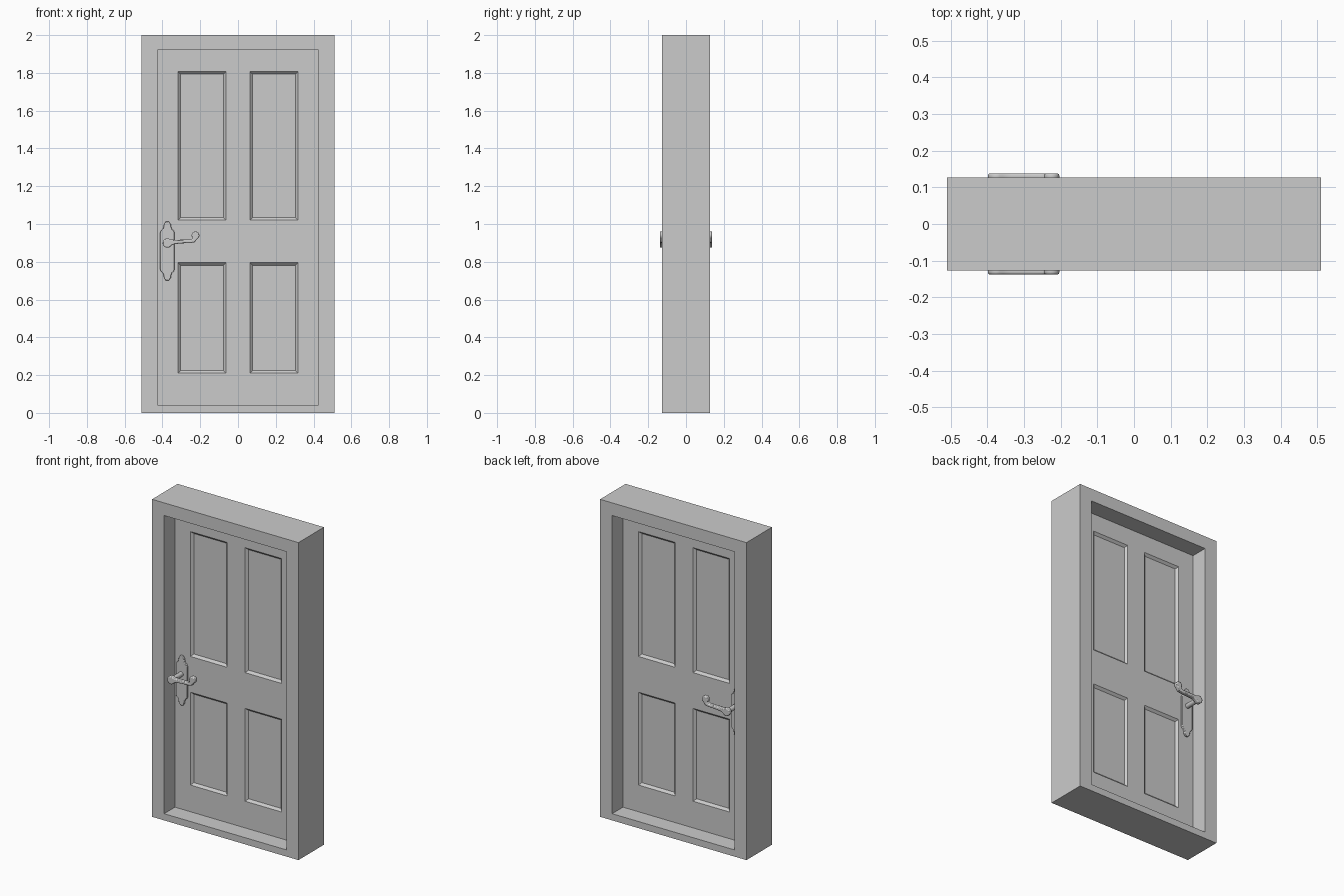
import bpy, bmesh, math
from mathutils import Vector

if "Cube" in bpy.data.objects:
    bpy.data.objects.remove(bpy.data.objects["Cube"], do_unlink=True)

HALF_DEPTH = 0.127   # frame
DOOR_Y = 0.019       # half thickness of the door leaf
OPENING = (0.426, 0.042, 1.92)

grey = bpy.data.materials.new("light_grey")
grey.use_nodes = True
colour = (0.6, 0.6, 0.6, 1)
grey.diffuse_color = colour
grey.node_tree.nodes["Principled BSDF"].inputs["Base Color"].default_value = colour


def finish(bm, name):
    bmesh.ops.recalc_face_normals(bm, faces=bm.faces)
    mesh = bpy.data.meshes.new(name)
    bm.to_mesh(mesh)
    bm.free()
    mesh.materials.append(grey)
    obj = bpy.data.objects.new(name, mesh)
    bpy.context.collection.objects.link(obj)
    return obj


def smooth(obj):
    bpy.ops.object.select_all(action='DESELECT')
    obj.select_set(True)
    bpy.context.view_layer.objects.active = obj
    bpy.ops.object.shade_smooth_by_angle(angle=math.radians(35))


def rectangle(bm, half_x, low, high, y):
    return [bm.verts.new((x, y, z)) for x, z in
            ((-half_x, low), (half_x, low), (half_x, high), (-half_x, high))]


def door_frame():
    # Outer and inner rectangles joined into a closed square ring
    bm = bmesh.new()
    outer = (0.51, 0, 2)
    loops = [rectangle(bm, *size, y) for size, y in
             ((outer, HALF_DEPTH), (outer, -HALF_DEPTH),
              (OPENING, -HALF_DEPTH), (OPENING, HALF_DEPTH))]
    for i in range(4):
        a, b = loops[i], loops[(i + 1) % 4]
        for k in range(4):
            n = (k + 1) % 4
            bm.faces.new((a[k], a[n], b[n], b[k]))
    finish(bm, "door_frame")


def door_leaf():
    # Grid of rails and stiles, with the panel cells sunk on both faces
    xs = (-0.426, -0.318, -0.063, 0.063, 0.318, 0.426)
    zs = (0.042, 0.21, 0.795, 1.02, 1.807, 1.92)
    bm = bmesh.new()
    for side in (-1, 1):
        grid = [[bm.verts.new((x, side * DOOR_Y, z)) for x in xs] for z in zs]
        panels = []
        for j in range(5):
            for i in range(5):
                quad = [grid[j][i], grid[j][i + 1], grid[j + 1][i + 1], grid[j + 1][i]]
                face = bm.faces.new(quad if side < 0 else quad[::-1])
                if i % 2 and j % 2:
                    panels.append(face)
        bm.normal_update()
        bmesh.ops.inset_individual(bm, faces=panels, thickness=0.02, depth=-0.014)
    # Close the edges of the leaf
    rim = [e for e in bm.edges if e.is_boundary]
    bmesh.ops.bridge_loops(bm, edges=rim)
    finish(bm, "door_leaf")


def plate(name, outline, y_in, y_out, side, bevel):
    # Flat outline extruded outwards from the door, with rounded edges
    bm = bmesh.new()
    face = bm.faces.new([bm.verts.new((x, side * y_in, z)) for x, z in outline])
    new = bmesh.ops.extrude_face_region(bm, geom=[face], use_keep_orig=True)["geom"]
    bmesh.ops.translate(bm, vec=Vector((0, side * (y_out - y_in), 0)),
                        verts=[v for v in new if isinstance(v, bmesh.types.BMVert)])
    obj = finish(bm, name)
    mod = obj.modifiers.new("rounded_edge", 'BEVEL')
    mod.width = bevel
    mod.segments = 2
    mod.limit_method = 'ANGLE'
    mod.angle_limit = math.radians(60)
    smooth(obj)


def arc(cx, cz, r, start, end, steps):
    return [(cx + r * math.cos(math.radians(start + (end - start) * t / steps)),
             cz + r * math.sin(math.radians(start + (end - start) * t / steps)))
            for t in range(steps + 1)]


def handle(side, label):
    # Back plate: one quarter of the outline, mirrored both ways
    cx, cz = -0.374, 0.857
    quarter = [(0.038, 0.098), (0.034, 0.108), (0.024, 0.116),
               (0.020, 0.128), (0.018, 0.142), (0.008, 0.156)]
    half = quarter + [(-x, z) for x, z in reversed(quarter)]
    outline = [(cx + x, cz + z) for x, z in half]
    outline += [(cx - x, cz - z) for x, z in half]
    plate(label + "_handle_plate", outline, DOOR_Y - 0.002, DOOR_Y + 0.012, side, 0.003)

    # Lever: round boss, slim arm, upturned rounded tip
    lever = arc(-0.374, 0.899, 0.025, 50, 330, 12)
    lever += [(-0.335, 0.894), (-0.29, 0.898), (-0.25, 0.899), (-0.228, 0.904), (-0.219, 0.917)]
    lever += arc(-0.225, 0.940, 0.021, -50, 200, 10)
    lever += [(-0.242, 0.922), (-0.255, 0.917), (-0.29, 0.917), (-0.335, 0.916)]
    plate(label + "_handle_lever", lever, 0.112, 0.138, side, 0.005)

    # Spindle from plate to lever
    bm = bmesh.new()
    bmesh.ops.create_cone(bm, cap_ends=True, segments=20, radius1=0.015,
                          radius2=0.015, depth=0.1)
    for v in bm.verts:
        v.co = (v.co.x - 0.374, side * (v.co.z + 0.07), v.co.y + 0.899)
    smooth(finish(bm, label + "_handle_spindle"))


door_frame()
door_leaf()
for side, label in ((-1, "front"), (1, "back")):
    handle(side, label)
